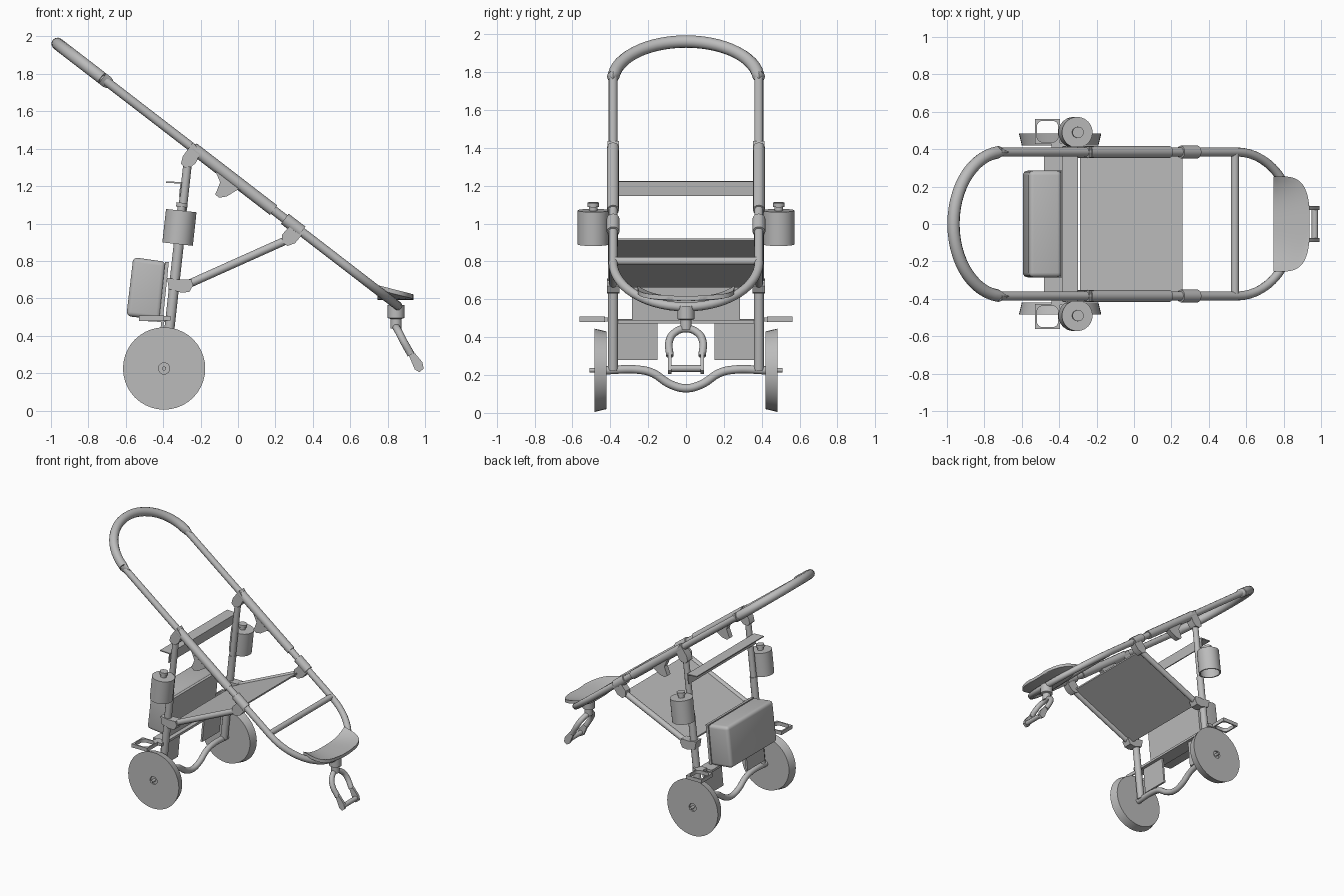
import bpy, bmesh, math
from mathutils import Vector

cube = bpy.data.objects.get("Cube")
if cube:
    bpy.data.objects.remove(cube)

GREY = (0.5, 0.5, 0.5, 1)
mat = bpy.data.materials.new("plain grey")
mat.use_nodes = True
mat.diffuse_color = GREY
mat.node_tree.nodes["Principled BSDF"].inputs["Base Color"].default_value = GREY

SIDE = 0.385  # distance of the side tubes from the middle


def pole_z(x):
    return 1.218 - 0.77 * x


def leg_x(z):
    return -0.39 + 0.11 * (z - 0.225)


def finish(name, mesh, mirror=False):
    mesh.materials.clear()
    mesh.materials.append(mat)
    mesh.shade_smooth()
    mesh.set_sharp_from_angle(angle=math.radians(35))
    ob = bpy.data.objects.new(name, mesh)
    bpy.context.scene.collection.objects.link(ob)
    if mirror:
        mod = ob.modifiers.new("Mirror", "MIRROR")
        mod.use_axis = (False, True, False)
    return ob


def from_bmesh(name, bm, mirror=False):
    bmesh.ops.recalc_face_normals(bm, faces=bm.faces)
    mesh = bpy.data.meshes.new(name)
    bm.to_mesh(mesh)
    bm.free()
    return finish(name, mesh, mirror)


def tube(name, points, radius, mirror=False, smooth=False):
    """Round tube along a path, converted to a mesh."""
    cu = bpy.data.curves.new(name, "CURVE")
    cu.dimensions = "3D"
    cu.bevel_depth = radius
    cu.bevel_resolution = 4
    cu.use_fill_caps = True
    sp = cu.splines.new("BEZIER" if smooth else "POLY")
    knots = sp.bezier_points if smooth else sp.points
    knots.add(len(points) - 1)
    for k, p in zip(knots, points):
        if smooth:
            k.co = p
            k.handle_left_type = k.handle_right_type = "AUTO"
        else:
            k.co = (*p, 1)
    tmp = bpy.data.objects.new(name + "_path", cu)
    bpy.context.scene.collection.objects.link(tmp)
    deps = bpy.context.evaluated_depsgraph_get()
    mesh = bpy.data.meshes.new_from_object(tmp.evaluated_get(deps))
    bpy.data.objects.remove(tmp)
    return finish(name, mesh, mirror)


def prism(name, outline, y0, y1, mirror=False, bevel=0):
    """Side outline in x and z, extruded across y."""
    bm = bmesh.new()
    face = bm.faces.new([bm.verts.new((x, y0, z)) for x, z in outline])
    ext = bmesh.ops.extrude_face_region(bm, geom=[face])["geom"]
    verts = [v for v in ext if isinstance(v, bmesh.types.BMVert)]
    bmesh.ops.translate(bm, verts=verts, vec=(0, y1 - y0, 0))
    if bevel:
        bmesh.ops.bevel(bm, geom=bm.edges[:], offset=bevel, segments=4,
                        profile=0.5, affect="EDGES")
    return from_bmesh(name, bm, mirror)


def lathe(name, base, axis, profile, mirror=False):
    """Spin (radius, height) points about an axis through base."""
    bm = bmesh.new()
    vs = [bm.verts.new((r, 0, h)) for r, h in profile]
    es = [bm.edges.new(pair) for pair in zip(vs, vs[1:])]
    bmesh.ops.spin(bm, geom=vs + es, axis=(0, 0, 1), cent=(0, 0, 0),
                   angle=math.tau, steps=40)
    bmesh.ops.remove_doubles(bm, verts=bm.verts, dist=0.0005)
    rot = Vector(axis).to_track_quat("Z", "Y").to_matrix()
    bmesh.ops.rotate(bm, verts=bm.verts, matrix=rot, cent=(0, 0, 0))
    bmesh.ops.translate(bm, verts=bm.verts, vec=base)
    return from_bmesh(name, bm, mirror)


def pole_loop(x_start, x_centre, reach):
    """Half ellipse lying in the sloping plane, with straight ends."""
    pts = [(x_start, SIDE)]
    for i in range(29):
        a = math.pi * i / 28
        pts.append((x_centre + reach * math.sin(a), SIDE * math.cos(a)))
    pts.append((x_start, -SIDE))
    return [(x, y, pole_z(x)) for x, y in pts]


def on_pole(x, y=SIDE):
    return (x, y, pole_z(x))


def on_leg(z, y=SIDE):
    return (leg_x(z), y, z)


# Sloping main frame and handle
tube("main_frame", pole_loop(-0.74, 0.55, 0.305), 0.024)
tube("handle_grip", pole_loop(-0.725, -0.7, -0.265), 0.033)
tube("frame_sleeve", [on_pole(-0.24), on_pole(0.19)], 0.032, True)
tube("frame_clamp", [on_pole(0.25), on_pole(0.34)], 0.034, True)
tube("front_crossbar", [on_pole(0.54, -SIDE), on_pole(0.54)], 0.022)

# Brackets beneath the frame
prism("upper_hinge", [(-0.24, 1.435), (-0.2, 1.38), (-0.225, 1.325), (-0.25, 1.302),
                      (-0.285, 1.3), (-0.305, 1.32), (-0.295, 1.36)], 0.355, 0.415, True)
prism("frame_catch", [(-0.13, 1.3), (-0.095, 1.22), (-0.122, 1.155), (-0.1, 1.138),
                      (-0.06, 1.145), (0.0, 1.182), (0.1, 1.14)], 0.365, 0.405, True)
prism("strut_clamp", [(0.235, 0.94), (0.235, 0.9), (0.265, 0.88), (0.305, 0.895),
                      (0.35, 0.95), (0.29, 1.0)], 0.358, 0.412, True)
prism("leg_bracket", [(-0.38, 0.71), (-0.32, 0.7), (-0.25, 0.7), (-0.24, 0.67),
                      (-0.26, 0.635), (-0.3, 0.63), (-0.37, 0.65)], 0.352, 0.418, True)

# Rear legs, struts and seat
tube("upper_leg", [on_leg(0.85), on_leg(1.33)], 0.023, True)
tube("lower_leg", [on_leg(0.225), on_leg(0.9)], 0.027, True)
tube("seat_strut", [(-0.29, SIDE, 0.665), (0.29, SIDE, 0.925)], 0.022, True)
prism("seat_panel", [(-0.29, 0.675), (0.26, 0.922), (0.26, 0.91), (-0.29, 0.663)],
      -0.365, 0.365)

# Angled rear crossbeam
prism("rear_crossbeam", [(-0.385, 1.225), (-0.3, 1.222), (-0.308, 1.145),
                         (-0.316, 1.145), (-0.308, 1.214), (-0.385, 1.217)], -0.415, 0.415)

# Canisters on the legs, hollow below
lathe("canister", (-0.323, 0.49, 0.89), (0.11, 0, 1),
      [(0, 0.15), (0.072, 0.15), (0.072, 0), (0.082, 0), (0.082, 0.18), (0.022, 0.18),
       (0.022, 0.2), (0.03, 0.2), (0.03, 0.222), (0, 0.222)], True)

# Rear box with its shelf
prism("rear_box", [(-0.56, 0.82), (-0.385, 0.795), (-0.415, 0.485), (-0.597, 0.505)],
      -0.285, 0.285, bevel=0.025)
prism("box_back_plate", [(-0.39, 0.795), (-0.37, 0.793), (-0.402, 0.482), (-0.422, 0.484)],
      -0.285, 0.285)
prism("shelf", [(-0.48, 0.495), (-0.37, 0.49), (-0.37, 0.472), (-0.48, 0.477)], -0.365, 0.365)
prism("hanging_plate", [(-0.41, 0.48), (-0.395, 0.48), (-0.415, 0.28), (-0.43, 0.28)],
      0.15, 0.365, True)

# Square holders with a round opening
bm = bmesh.new()
rings = []
for z in (0.48, 0.508):
    outer, inner = [], []
    for i in range(24):
        a = math.tau * (i + 0.0) / 24
        c, s = math.cos(a), math.sin(a)
        k = 0.067 / max(abs(c), abs(s))
        h = min(0.057 / max(abs(c), abs(s)), 0.068)
        outer.append(bm.verts.new((-0.462 + k * c, 0.495 + k * s, z)))
        inner.append(bm.verts.new((-0.462 + h * c, 0.495 + h * s, z)))
    rings.append((outer, inner))
(lo, li), (uo, ui) = rings
for i in range(24):
    j = (i + 1) % 24
    for a, b in ((lo, uo), (uo, ui), (ui, li), (li, lo)):
        bm.faces.new((a[i], a[j], b[j], b[i]))
from_bmesh("square_holder", bm, True)
prism("holder_arm", [(-0.44, 0.505), (-0.36, 0.505), (-0.36, 0.482), (-0.44, 0.482)],
      0.37, 0.432, True)

# Wheels and dipped axle
lathe("rear_wheel", (-0.395, 0.42, 0.225), (0, 1, 0),
      [(0, 0), (0.205, 0), (0.22, 0.063), (0.03, 0.063), (0.03, 0.05),
       (0.011, 0.05), (0.011, 0.09), (0, 0.09)], True)
half = [(0.43, 0.225), (0.25, 0.228), (0.18, 0.212), (0.08, 0.15)]
dip = [(-y, z) for y, z in half] + [(0, 0.13)] + half[::-1]
tube("rear_axle", [(-0.395, y, z) for y, z in dip], 0.022, smooth=True)

# Front stem and fork
lathe("front_stem", (0.845, 0, 0.44), (0, 0, 1),
      [(0, 0), (0.03, 0), (0.03, 0.05), (0.045, 0.055), (0.045, 0.125), (0, 0.125)])
side = [(0.925, 0.085, 0.3), (0.88, 0.088, 0.38), (0.86, 0.065, 0.42)]
arch = side + [(0.845, 0, 0.445)] + [(x, -y, z) for x, y, z in side[::-1]]
tube("front_fork", arch, 0.02, smooth=True)
prism("fork_tip", [(0.905, 0.315), (0.935, 0.32), (0.985, 0.26), (0.993, 0.225),
                   (0.97, 0.205), (0.945, 0.22)], 0.076, 0.095, True)
tube("fork_axle", [(0.967, -0.09, 0.235), (0.967, 0.09, 0.235)], 0.018)

# Curved front tray
bm = bmesh.new()
rows = []
for i in range(17):
    u = 0.99 * math.sin(math.pi / 2 * i / 16)
    width = 0.255 * (1 - u ** 4) ** 0.35
    row = []
    for j in range(21):
        v = j / 10 - 1
        lift = (0.05 * (1 - u) + 0.005) * abs(v) ** 3
        row.append(bm.verts.new((0.745 + 0.195 * u, width * v, 0.592 + lift)))
    rows.append(row)
for r, s in zip(rows, rows[1:]):
    for j in range(20):
        bm.faces.new((r[j], s[j], s[j + 1], r[j + 1]))
thick = bmesh.ops.extrude_face_region(bm, geom=bm.faces[:])["geom"]
bmesh.ops.translate(bm, verts=[v for v in thick if isinstance(v, bmesh.types.BMVert)],
                    vec=(0, 0, 0.024))
from_bmesh("front_tray", bm)
